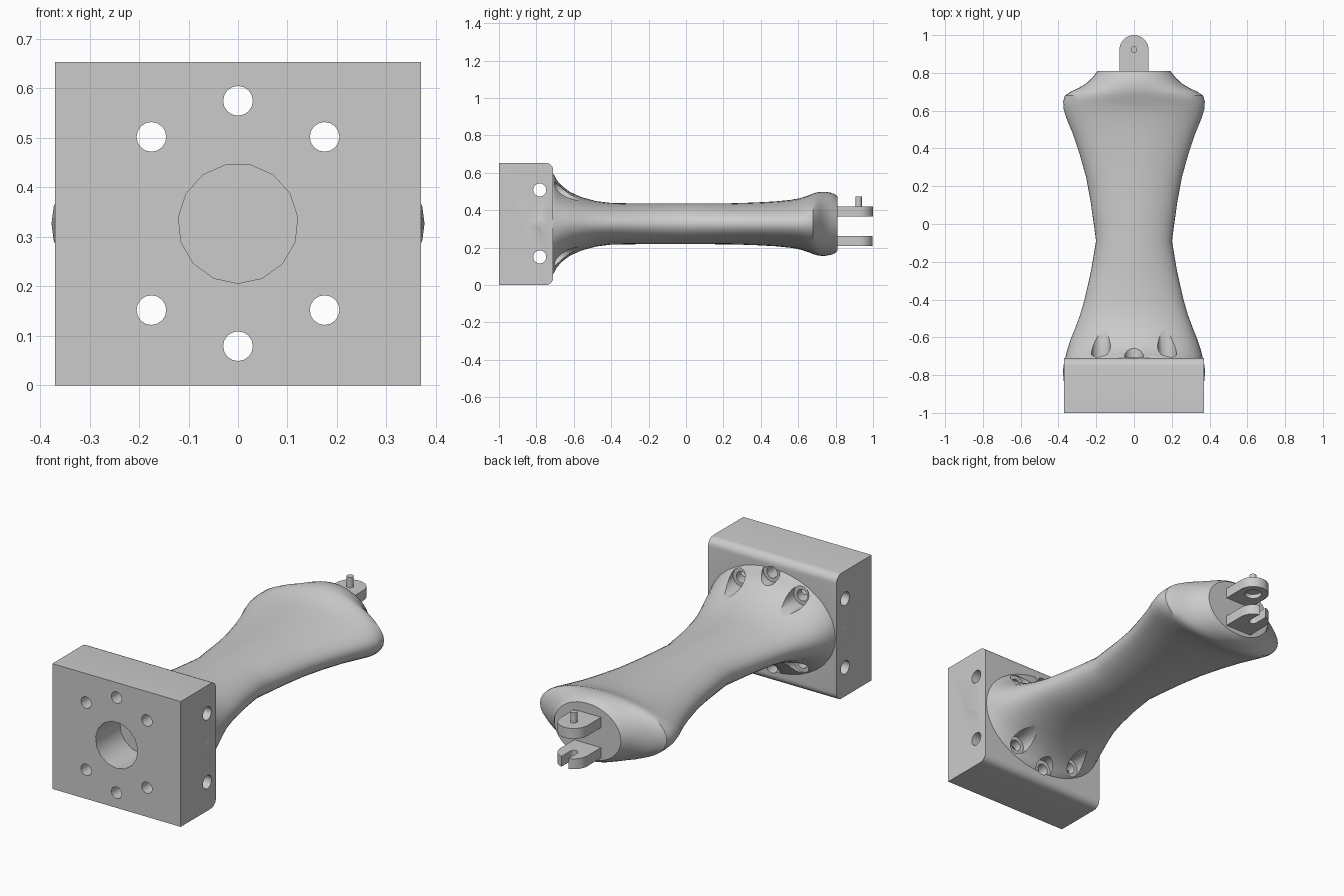
import bpy, bmesh
from math import sin, cos, pi, radians
from mathutils import Matrix, Vector

if "Cube" in bpy.data.objects:
    bpy.data.objects.remove(bpy.data.objects["Cube"])

CZ = 0.327          # height of the handle axis


def make(name, bm):
    bmesh.ops.recalc_face_normals(bm, faces=bm.faces[:])
    me = bpy.data.meshes.new(name)
    bm.to_mesh(me)
    bm.free()
    ob = bpy.data.objects.new(name, me)
    bpy.context.collection.objects.link(ob)
    return ob


def arc(cx, cy, r, a0, a1, n):
    return [(cx + r * cos(radians(a0 + (a1 - a0) * i / n)),
             cy + r * sin(radians(a0 + (a1 - a0) * i / n))) for i in range(n + 1)]


def prism(name, lower, upper):
    """Close two matching outlines into a solid."""
    bm = bmesh.new()
    a = [bm.verts.new(p) for p in lower]
    b = [bm.verts.new(p) for p in upper]
    bm.faces.new(a)
    bm.faces.new(b)
    for i in range(len(a)):
        j = (i + 1) % len(a)
        bm.faces.new((a[i], a[j], b[j], b[i]))
    return make(name, bm)


def rod(name, p, q, r, n=16, turn=0.0):
    """Cylinder from p to q."""
    p, q = Vector(p), Vector(q)
    rot = (q - p).to_track_quat('Z', 'Y').to_matrix().to_4x4()
    bm = bmesh.new()
    bmesh.ops.create_cone(bm, cap_ends=True, segments=n, radius1=r, radius2=r,
                          depth=(q - p).length,
                          matrix=Matrix.Translation((p + q) / 2) @ rot @ Matrix.Rotation(turn, 4, 'Z'))
    return make(name, bm)


def boolean(target, tool, op='DIFFERENCE'):
    mod = target.modifiers.new(op.lower(), 'BOOLEAN')
    mod.operation, mod.solver, mod.object = op, 'EXACT', tool
    bpy.context.view_layer.objects.active = target
    bpy.ops.object.modifier_apply(modifier=mod.name)
    bpy.data.objects.remove(tool)


# mounting block with rounded rear edges
side = ([(-1, 0)] + arc(-0.75, 0.04, 0.04, -90, 0, 6)
        + arc(-0.75, 0.613, 0.04, 0, 90, 6) + [(-1, 0.653)])
handle = prism("handle", [(-0.37, y, z) for y, z in side], [(0.37, y, z) for y, z in side])

# waisted body: y, half width, half height
stations = [(-0.87, 0.362, 0.16), (-0.83, 0.372, 0.18), (-0.78, 0.377, 0.22), (-0.73, 0.37, 0.285),
            (-0.705, 0.363, 0.265), (-0.69, 0.36, 0.235), (-0.66, 0.352, 0.2), (-0.62, 0.339, 0.17),
            (-0.56, 0.315, 0.143), (-0.48, 0.285, 0.121), (-0.4, 0.262, 0.111), (-0.25, 0.228, 0.109),
            (-0.09, 0.201, 0.109), (0.0, 0.213, 0.109), (0.12, 0.23, 0.109), (0.25, 0.254, 0.11),
            (0.37, 0.288, 0.114), (0.48, 0.325, 0.12), (0.56, 0.358, 0.128), (0.61, 0.373, 0.137),
            (0.65, 0.375, 0.15), (0.68, 0.366, 0.162), (0.7, 0.336, 0.168), (0.72, 0.293, 0.171),
            (0.745, 0.252, 0.171), (0.775, 0.22, 0.166), (0.795, 0.204, 0.158), (0.81, 0.192, 0.145)]
N = 40
bm = bmesh.new()
rings = [[bm.verts.new((w * cos(2 * pi * i / N), y, CZ + h * sin(2 * pi * i / N)))
          for i in range(N)] for y, w, h in stations]
for a, b in zip(rings, rings[1:]):
    for i in range(N):
        j = (i + 1) % N
        bm.faces.new((a[i], a[j], b[j], b[i]))
bm.faces.new(rings[0])
bm.faces.new(rings[-1])
boolean(handle, make("body", bm), 'UNION')

# bolt holes with clearance pockets in the flare
for x, z in [(0, 0.575), (0.175, 0.502), (-0.175, 0.502),
             (0.175, 0.152), (-0.175, 0.152), (0, 0.079)]:
    boolean(handle, rod("bolt_hole", (x, -1.1, z), (x, -0.6, z), 0.03))
    boolean(handle, rod("bolt_pocket", (x, -0.708, z), (x, -0.3, z), 0.05, 20))

# cross holes through the sides
for z in (0.508, 0.15):
    boolean(handle, rod("side_hole", (-0.5, -0.782, z), (0.5, -0.782, z), 0.035))

# blind centre socket, 15 sided
boolean(handle, rod("centre_socket", (0, -1.1, CZ), (0, -0.8, CZ), 0.121, 15, pi))

# upper fork plate, recessed underneath
W = 0.077
tip = arc(0, 0.923, W, 180, 0, 16) + [(W, 0.78), (-W, 0.78)]
upper = prism("upper_fork", [(x, y, 0.366) for x, y in tip], [(x, y, 0.42) for x, y in tip])
boolean(upper, rod("fork_recess", (0, 0.923, 0.34), (0, 0.923, 0.388), 0.042, 20))

# lower fork plate, slotted from its tip
slot = (arc(0, 0.923, W, 180, 105, 7) + arc(0, 0.923, 0.02, 180, 360, 8)
        + arc(0, 0.923, W, 75, 0, 7) + [(W, 0.78), (-W, 0.78)])
lower = prism("lower_fork", [(x, y, 0.208) for x, y in slot], [(x, y, 0.262) for x, y in slot])

# pin standing on the upper plate
pin = rod("fork_pin", (0, 0.923, 0.4), (0, 0.923, 0.474), 0.017)

for ob in bpy.data.objects:
    ob.select_set(True)
bpy.context.view_layer.objects.active = handle
bpy.ops.object.shade_smooth_by_angle(angle=radians(30))
